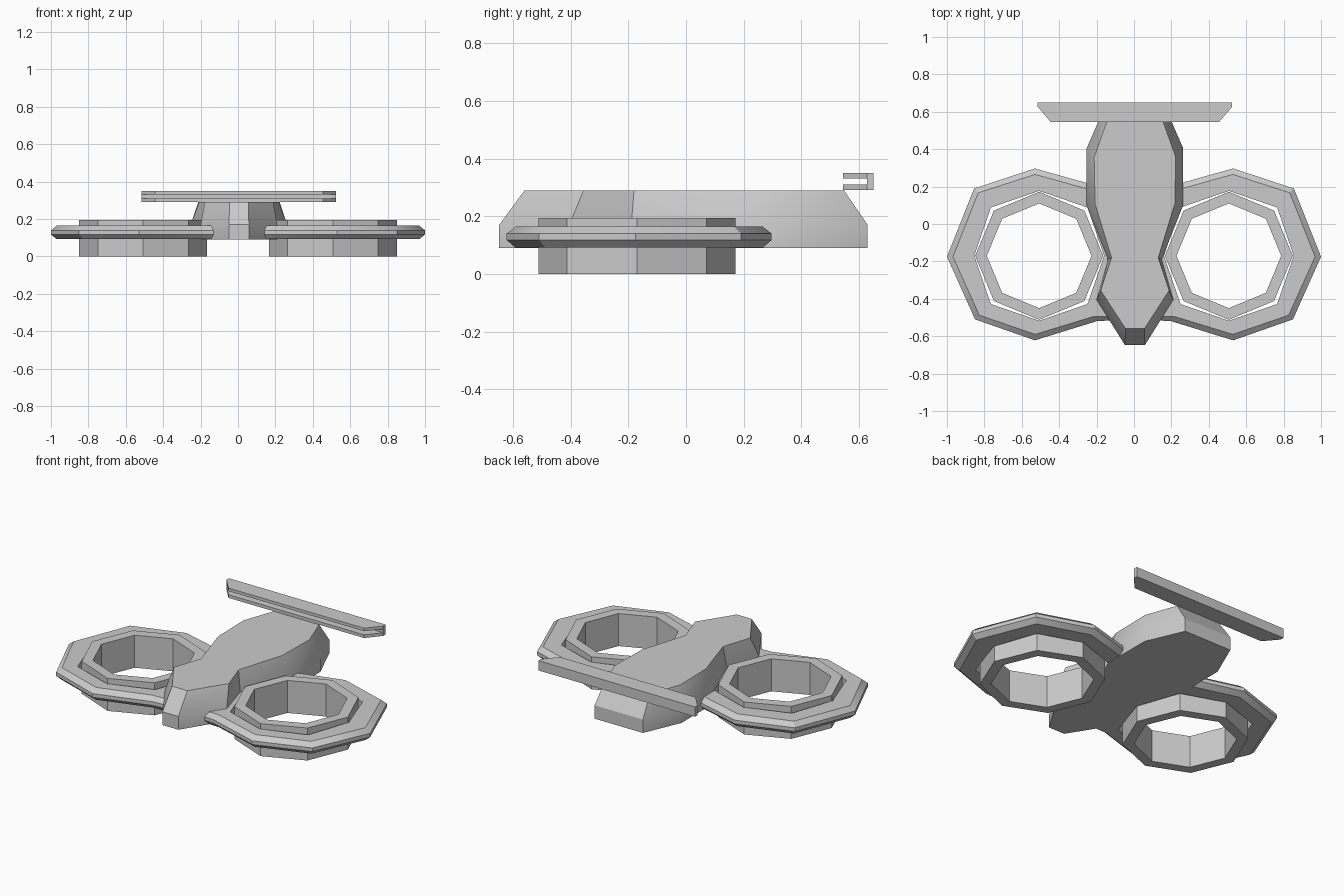
import bpy, bmesh, math
from mathutils import Vector

if "Cube" in bpy.data.objects:
    bpy.data.objects.remove(bpy.data.objects["Cube"])


def finish(name, bm, smooth=None):
    bmesh.ops.recalc_face_normals(bm, faces=bm.faces)
    me = bpy.data.meshes.new(name)
    bm.to_mesh(me)
    bm.free()
    ob = bpy.data.objects.new(name, me)
    bpy.context.collection.objects.link(ob)
    if smooth:
        bpy.ops.object.select_all(action='DESELECT')
        ob.select_set(True)
        bpy.context.view_layer.objects.active = ob
        bpy.ops.object.shade_smooth_by_angle(angle=math.radians(smooth))
    return ob


def loft(bm, loops, capped=True):
    """Bridge equal-length loops; cap the ends, or close the section on itself."""
    rows = [[bm.verts.new(p) for p in loop] for loop in loops]
    n = len(rows[0])
    pairs = list(zip(rows, rows[1:]))
    if not capped:
        pairs.append((rows[-1], rows[0]))
    for a, b in pairs:
        for i in range(n):
            j = (i + 1) % n
            bm.faces.new((a[i], a[j], b[j], b[i]))
    if capped:
        bm.faces.new(rows[0])
        bm.faces.new(rows[-1])


def flat(pts, z):
    return [(x, y, z) for x, y in pts]


def octagon(cx, cy, r, diag=None):
    return [(cx + (diag if diag and i % 2 else r) * math.cos(i * math.pi / 4),
             cy + (diag if diag and i % 2 else r) * math.sin(i * math.pi / 4))
            for i in range(8)]


def symmetric(half, cx):
    return [(cx + x, y) for x, y in half] + [(cx - x, y) for x, y in reversed(half)]


MID = 0.005

# Fuselage: upright lower walls, sloping upper walls, flat deck
base = symmetric([(.053, -.648), (.205, -.405), (.143, -.19), (.258, .1), (.258, .405), (.16, .63)], MID)
deck = symmetric([(.05, -.56), (.183, -.355), (.125, -.18), (.213, .107), (.218, .357), (.15, .548)], MID)
bm = bmesh.new()
loft(bm, [flat(base, .09), flat(base, .17), flat(deck, .29)])
finish("fuselage", bm, 30)

# Rotor guards and inner ducts, mirrored left and right
CX, CY = .507, -.17
outer = [(1, -.175), (.855, .19), (.53, .297), (.22, .21), (.11, -.17), (.12, -.515), (.2, -.52), (.53, -.622), (.85, -.51)]
inner = octagon(CX, CY, .347, .365)
a, b = Vector(inner[4]), Vector(inner[5])
inner.insert(5, tuple((a + b) / 2))


def inset(pts, d):
    c = Vector((CX, CY))
    return [tuple(Vector(p) + (c - Vector(p)).normalized() * d) for p in pts]


for side, s in (("right", 1), ("left", -1)):
    def m(pts, z):
        return [(s * x, y, z) for x, y in pts]

    bm = bmesh.new()
    loft(bm, [m(inner, .092), m(inset(outer, .03), .092), m(outer, .118), m(outer, .14),
              m(inset(outer, .032), .165), m(inner, .165)], capped=False)
    finish(side + "_rotor_guard", bm, 30)

    bm = bmesh.new()
    big, small = octagon(CX, CY, .342), octagon(CX, CY, .28)
    loft(bm, [m(big, 0), m(big, .195), m(small, .195), m(small, 0)], capped=False)
    finish(side + "_duct", bm)

# Tail wing: two tapered plates joined by a rear web
plate = symmetric([(.45, .545), (.52, .627)], MID)
web = symmetric([(.52, .627), (.52, .65)], MID)
bm = bmesh.new()
for pts, z0, z1 in ((plate, .291, .31), (plate, .332, .35), (web, .291, .35)):
    loft(bm, [flat(pts, z0), flat(pts, z1)])
finish("tail_wing", bm)
